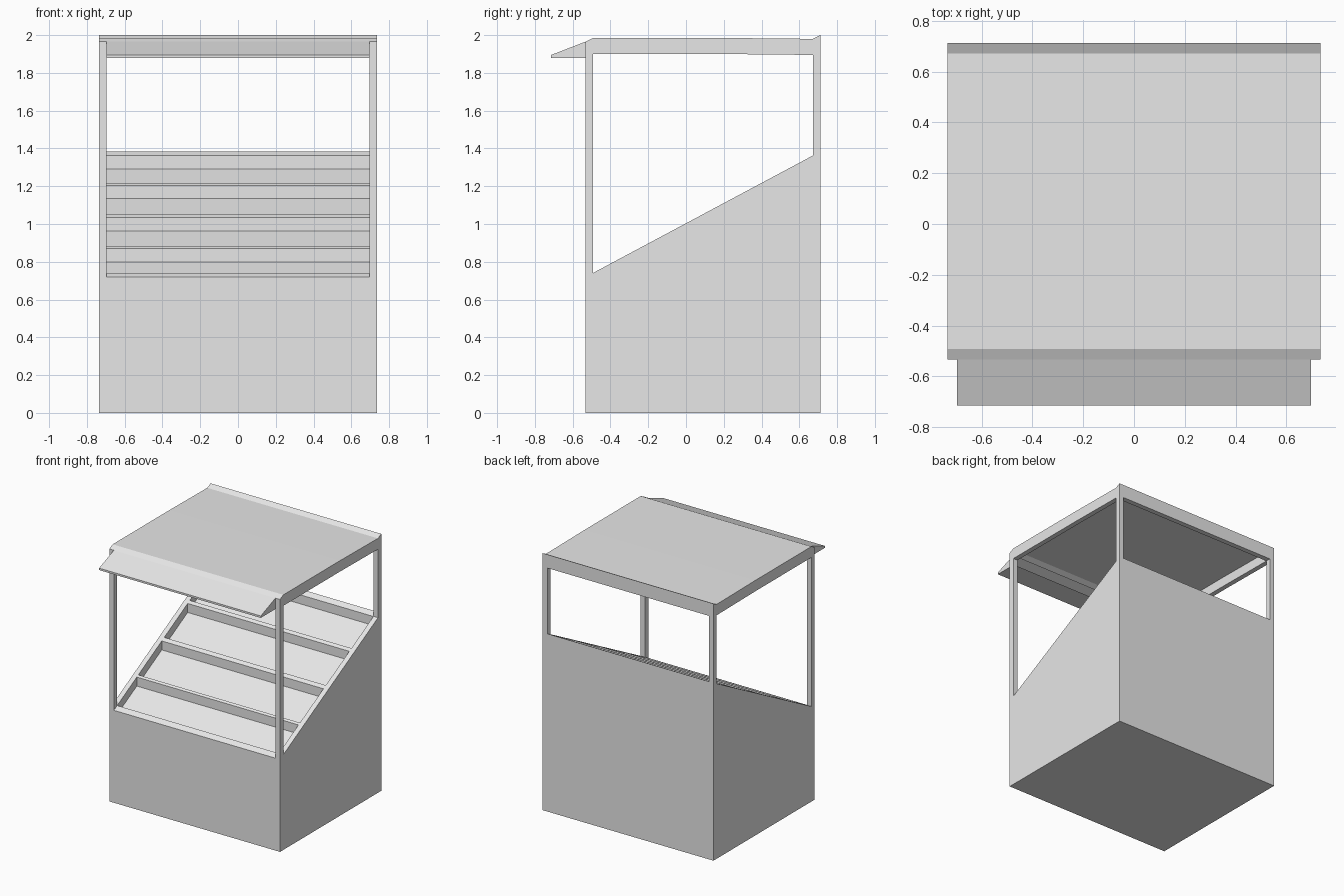
import bpy
import bmesh

old = bpy.data.objects.get("Cube")
if old:
    bpy.data.objects.remove(old, do_unlink=True)

grey = bpy.data.materials.new("light_grey")
grey.use_nodes = True
grey.diffuse_color = (0.8, 0.8, 0.8, 1)
grey.node_tree.nodes["Principled BSDF"].inputs["Base Color"].default_value = (0.8, 0.8, 0.8, 1)

HALF, INNER = 0.735, 0.696          # outer and inner half widths
FRONT, FRONT_IN = -0.533, -0.492    # front post depth
BACK_IN, BACK = 0.672, 0.712        # back post depth
SHEET = 0.01                        # roof sheet thickness
TRAY_DEPTH = 0.07
SLOPE = 0.534


def slope_z(y):
    return 0.741 + (y - FRONT_IN) * SLOPE


def slope_y(z):
    return FRONT_IN + (z - 0.741) / SLOPE


def prism(name, profile, x0, x1, open_end=False):
    """Extrude a (y, z) profile along x; open_end omits the closing side."""
    bm = bmesh.new()
    a = [bm.verts.new((x0, y, z)) for y, z in profile]
    b = [bm.verts.new((x1, y, z)) for y, z in profile]
    bm.faces.new(a)
    bm.faces.new(b[::-1])
    n = len(profile)
    for i in range(n - 1 if open_end else n):
        j = (i + 1) % n
        bm.faces.new((a[i], b[i], b[j], a[j]))
    bmesh.ops.recalc_face_normals(bm, faces=bm.faces)
    mesh = bpy.data.meshes.new(name)
    bm.to_mesh(mesh)
    bm.free()
    mesh.materials.append(grey)
    obj = bpy.data.objects.new(name, mesh)
    bpy.context.collection.objects.link(obj)
    return obj


# Sloping counter body
body = prism("counter_body", [(FRONT, 0), (BACK, 0), (BACK, slope_z(BACK)),
                              (FRONT, slope_z(FRONT))], -HALF, HALF)

# Four display trays sunk straight down into the slope
for low, high in [(0.741, 0.87), (0.88, 1.034), (1.05, 1.204), (1.218, 1.362)]:
    y0, y1 = slope_y(low), slope_y(high)
    cutter = prism("tray_cutter", [(y0, low - TRAY_DEPTH), (y1, high - TRAY_DEPTH),
                                   (y1, high + TRAY_DEPTH), (y0, low + TRAY_DEPTH)],
                   -INNER, INNER)
    cutter.hide_render = True
    mod = body.modifiers.new("tray", "BOOLEAN")
    mod.operation = "DIFFERENCE"
    mod.solver = "EXACT"
    mod.object = cutter
    bpy.context.view_layer.objects.active = body
    bpy.ops.object.modifier_apply(modifier=mod.name)
    bpy.data.objects.remove(cutter, do_unlink=True)

# Roof sheet with a sloped front edge and a raised back edge
roof_line = [(FRONT, 1.965), (FRONT_IN, 1.985), (0.2, 1.985), (BACK_IN, 1.98), (BACK, 2.0)]
under = [(y, z - SHEET) for y, z in roof_line]
prism("roof_sheet", roof_line + under[::-1], -HALF, HALF)

# Corner posts and side beams
for side, s in (("left", 1), ("right", -1)):
    x0, x1 = s * INNER, s * HALF
    prism(side + "_front_post", [(FRONT, slope_z(FRONT)), (FRONT_IN, slope_z(FRONT_IN)),
                                 under[1], under[0]], x0, x1)
    prism(side + "_back_post", [(BACK_IN, slope_z(BACK_IN)), (BACK, slope_z(BACK)),
                                under[4], under[3]], x0, x1)
    prism(side + "_roof_beam", [(FRONT_IN, 1.9), (0.2, 1.9), (BACK_IN, 1.895)]
          + under[3:0:-1], x0, x1)

# Back beam under the roof
prism("back_roof_beam", [(BACK_IN, 1.895), (BACK, 1.895), under[4], under[3]], -INNER, INNER)

# Front awning, hollow towards the inside
prism("front_awning", [(FRONT, 1.965), (-0.714, 1.895), (-0.714, 1.88), (FRONT, 1.88)],
      -INNER, INNER, open_end=True)
